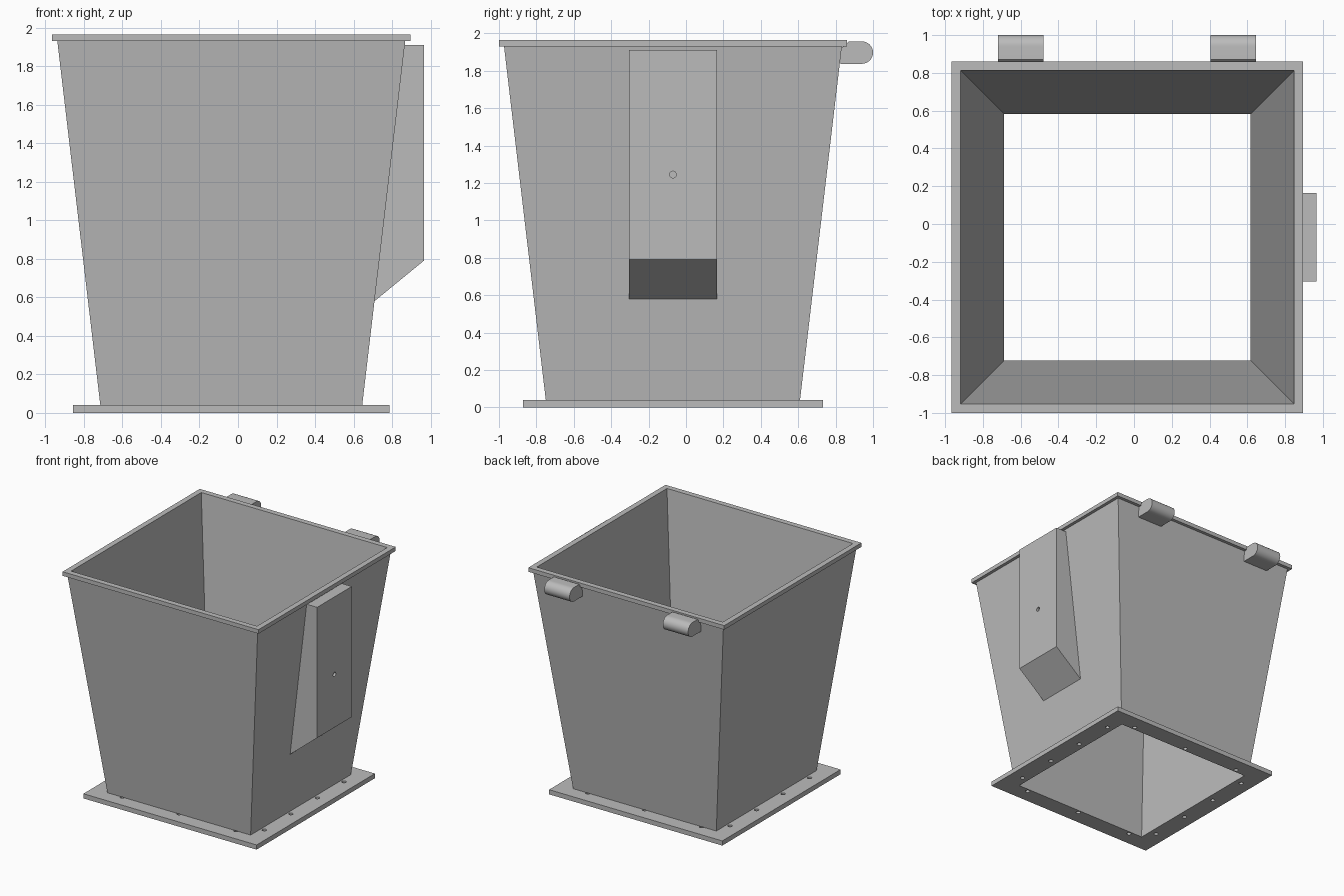
import bpy
import bmesh
import math

cube = bpy.data.objects.get("Cube")
if cube:
    bpy.data.objects.remove(cube, do_unlink=True)

CX, CY = -0.035, -0.07          # hopper axis
H = 1.965                       # overall height
PLATE, RIM_Z = 0.04, 1.93       # flange top, rim underside
HOLE_R = 0.018

steel = bpy.data.materials.new("grey steel")
steel.use_nodes = True
GREY = (0.5, 0.5, 0.5, 1)
steel.diffuse_color = GREY
steel.node_tree.nodes["Principled BSDF"].inputs["Base Color"].default_value = GREY


def finish(name, bm):
    bmesh.ops.recalc_face_normals(bm, faces=bm.faces)
    mesh = bpy.data.meshes.new(name)
    bm.to_mesh(mesh)
    bm.free()
    mesh.materials.append(steel)
    obj = bpy.data.objects.new(name, mesh)
    bpy.context.collection.objects.link(obj)
    return obj


def inner(z):
    return 0.6525 + 0.23 * z / H


def outer(z):
    return 0.675 + 0.232 * z / H


def square_ring(name, z0, z1, low, high):
    """Square tube between two heights; low and high are outer half sizes."""
    bm = bmesh.new()
    loops = []
    for (hx, hy), z in ((low, z0), (high, z1),
                        ((inner(z1),) * 2, z1), ((inner(z0),) * 2, z0)):
        loops.append([bm.verts.new((CX + sx * hx, CY + sy * hy, z))
                      for sx, sy in ((-1, -1), (1, -1), (1, 1), (-1, 1))])
    for k in range(4):
        a, b = loops[k], loops[(k + 1) % 4]
        for i in range(4):
            j = (i + 1) % 4
            bm.faces.new((a[i], a[j], b[j], b[i]))
    return finish(name, bm)


def prism(name, outline, start, depth):
    """Extrude an outline of points along the given vector."""
    bm = bmesh.new()
    face = bm.faces.new([bm.verts.new(start(p)) for p in outline])
    new = bmesh.ops.extrude_face_region(bm, geom=[face])["geom"]
    bmesh.ops.translate(bm, vec=depth,
                        verts=[v for v in new if isinstance(v, bmesh.types.BMVert)])
    return finish(name, bm)


def drill(target, centres, radius, depth, axis):
    """Cut round holes centred on the given points."""
    bm = bmesh.new()
    for c in centres:
        made = bmesh.ops.create_cone(bm, cap_ends=True, segments=20,
                                     radius1=radius, radius2=radius, depth=depth)
        for v in made["verts"]:
            x, y, z = v.co
            v.co = (x, y, z) if axis == "Z" else (z, y, x)
            v.co.x += c[0]
            v.co.y += c[1]
            v.co.z += c[2]
    cutter = finish(target.name + "_cutter", bm)
    cut = target.modifiers.new("holes", "BOOLEAN")
    cut.object, cut.solver = cutter, "EXACT"
    bpy.context.view_layer.objects.active = target
    bpy.ops.object.modifier_apply(modifier=cut.name)
    bpy.data.objects.remove(cutter, do_unlink=True)


def smooth(obj):
    bpy.ops.object.select_all(action="DESELECT")
    obj.select_set(True)
    bpy.context.view_layer.objects.active = obj
    bpy.ops.object.shade_smooth_by_angle(angle=math.radians(30))


# Tapered walls and top rim
square_ring("tapered_walls", PLATE, RIM_Z,
            (outer(PLATE),) * 2, (outer(RIM_Z),) * 2)
square_ring("top_rim", RIM_Z, H, (0.93, 0.93), (0.93, 0.93))

# Bottom flange with bolt holes: three front and back, four on each side
flange = square_ring("bottom_flange", 0, PLATE, (0.822, 0.802), (0.822, 0.802))
bolts = []
for s in (-1, 1):
    bolts += [(CX + i * 0.54, CY + s * 0.68, PLATE / 2) for i in (-1, 0, 1)]
    bolts += [(CX + s * 0.712, CY + i * 0.18, PLATE / 2) for i in (-3, -1, 1, 3)]
drill(flange, bolts, HOLE_R, 0.2, "Z")
smooth(flange)

# Side box with sloped underside and two small holes
box_top, box_low, box_foot, box_x = 1.91, 0.79, 0.58, 0.965
profile = [(CX + outer(box_foot), box_foot), (box_x, box_low),
           (box_x, box_top), (CX + outer(box_top), box_top)]
box = prism("side_box", profile, lambda p: (p[0], -0.305, p[1]), (0, 0.47, 0))
drill(box, [(box_x, CY, z) for z in (1.245, 1.46)], HOLE_R, 0.06, "X")
smooth(box)

# Hinge lugs on the back
py, pz, r = 0.94, 1.897, 0.06
lug = [(0.86, 1.945), (0.828, 1.92), (0.825, pz - r)]
for i in range(17):
    a = math.pi * (i / 16 - 0.5)
    lug.append((py + r * math.cos(a), pz + r * math.sin(a)))
lug.append((0.87, pz + r))
for name, x in (("right_hinge_lug", -0.72), ("left_hinge_lug", 0.405)):
    hinge = prism(name, lug, lambda p: (x, p[0], p[1]), (0.24, 0, 0))
    drill(hinge, [(x + 0.12, py - 0.002, pz)], 0.029, 0.5, "X")
    smooth(hinge)
